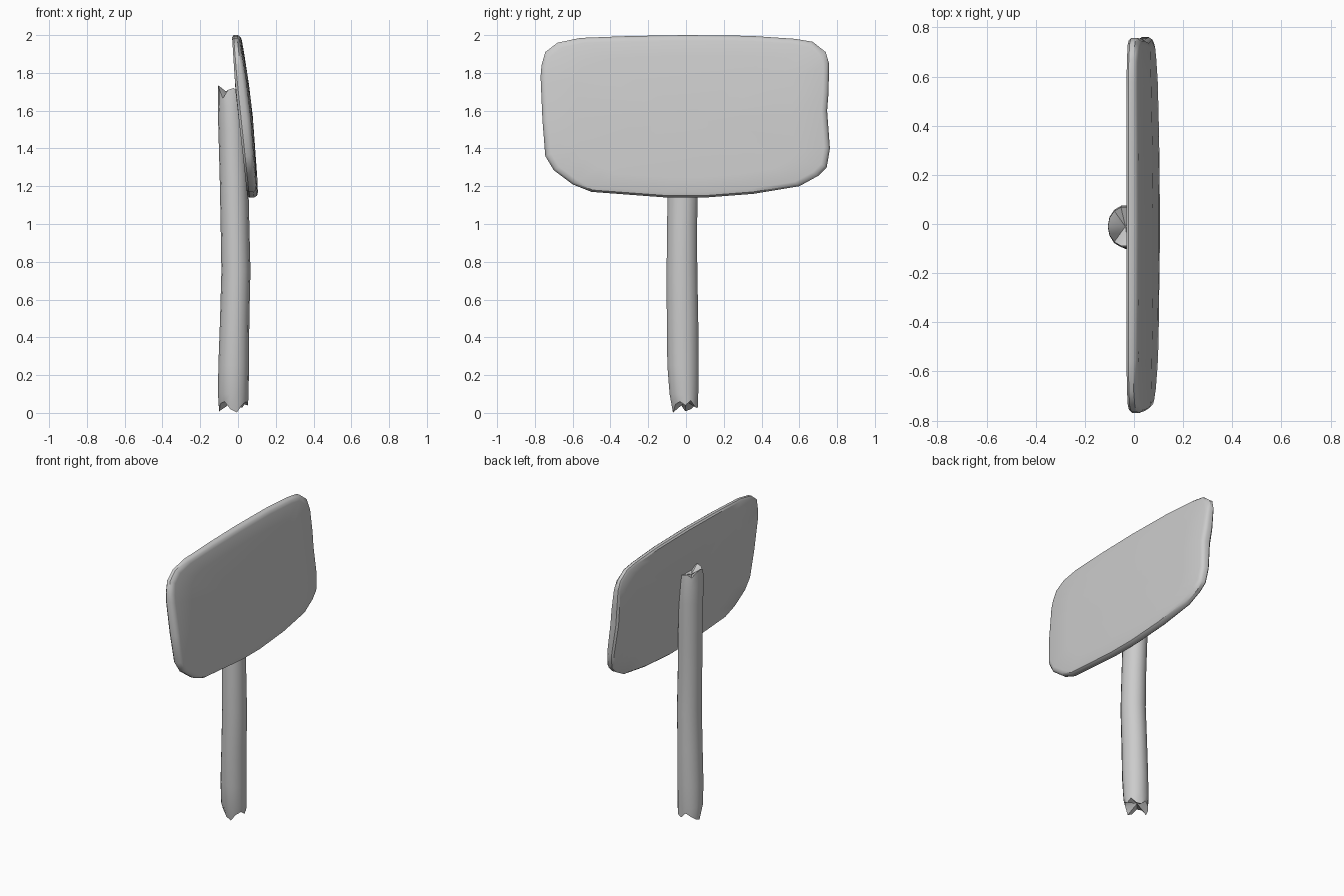
import bpy, bmesh, math

if "Cube" in bpy.data.objects:
    bpy.data.objects.remove(bpy.data.objects["Cube"])

wood = bpy.data.materials.new("plain grey")
wood.diffuse_color = (0.6, 0.6, 0.6, 1)
wood.use_nodes = True
wood.node_tree.nodes["Principled BSDF"].inputs["Base Color"].default_value = wood.diffuse_color


def lerp(table, z):
    """Piecewise linear lookup in a list of (z, value), ascending z."""
    if z <= table[0][0]:
        return table[0][1]
    for (a, va), (b, vb) in zip(table, table[1:]):
        if z <= b:
            return va + (vb - va) * (z - a) / (b - a)
    return table[-1][1]


def loft(name, rings, first, last, angle):
    """Bridge closed rings and close both ends with fans to a centre point."""
    bm = bmesh.new()
    vs = [[bm.verts.new(p) for p in r] for r in rings]
    n = len(vs[0])
    for a, b in zip(vs, vs[1:]):
        for i in range(n):
            j = (i + 1) % n
            bm.faces.new((a[i], a[j], b[j], b[i]))
    for ring, centre in ((vs[0], first), (vs[-1], last)):
        c = bm.verts.new(centre)
        for i in range(n):
            bm.faces.new((ring[i], ring[(i + 1) % n], c))
    bmesh.ops.recalc_face_normals(bm, faces=bm.faces)
    me = bpy.data.meshes.new(name)
    bm.to_mesh(me)
    bm.free()
    me.materials.append(wood)
    ob = bpy.data.objects.new(name, me)
    bpy.context.collection.objects.link(ob)
    bpy.ops.object.select_all(action='DESELECT')
    ob.select_set(True)
    bpy.context.view_layer.objects.active = ob
    bpy.ops.object.shade_smooth_by_angle(angle=math.radians(angle))
    return ob


# Sign board: worn rounded outline (y, z), leaning back
outline = [(-.77, 1.78), (-.765, 1.84), (-.745, 1.91), (-.68, 1.96), (-.56, 1.985),
           (-.3, 1.995), (0, 2), (.34, 1.996), (.58, 1.98), (.67, 1.965), (.74, 1.91),
           (.757, 1.85), (.755, 1.7), (.747, 1.6), (.762, 1.4), (.745, 1.3), (.7, 1.255),
           (.6, 1.2), (.36, 1.16), (.1, 1.14), (-.1, 1.14), (-.5, 1.17), (-.6, 1.21),
           (-.7, 1.285), (-.745, 1.36), (-.76, 1.55)]
back = [(1.14, .05), (1.4, .022), (1.7, -.013), (2, -.032)]
front = [(1.14, .106), (1.22, .104), (1.6, .076), (1.8, .05), (2, .016)]


def board_ring(scale, depth):
    pts = []
    for y, z in outline:
        y, z = y * scale, 1.57 + (z - 1.57) * (1 - (1 - scale) * (1.6 if scale > .9 else 1))
        xb, xf = lerp(back, z), lerp(front, z)
        xf -= .012 * (y / .77) ** 2
        pts.append((xb + (xf - xb) * depth, y, z))
    return pts


rings = [board_ring(s, d) for s, d in ((.4, 0), (.75, 0), (.985, 0), (1, .2), (1, .65),
                                       (.985, .92), (.96, 1), (.75, 1), (.4, 1))]
loft("sign_board", rings, (lerp(back, 1.57), 0, 1.57), (lerp(front, 1.57), 0, 1.57), 40)

# Post: slightly bent log with splintered ends; (z, xmin, xmax, ymin, ymax)
sections = [(.03, -.1, .053, -.07, .063), (.1, -.106, .056, -.088, .066),
            (.25, -.104, .058, -.1, .068), (.5, -.095, .06, -.103, .066),
            (.75, -.088, .066, -.104, .061), (1.0, -.092, .06, -.101, .06),
            (1.25, -.097, .054, -.098, .066), (1.5, -.104, .045, -.096, .074),
            (1.62, -.107, .035, -.096, .076), (1.7, -.106, .03, -.09, .07)]
N = 14
jag_low = [.01, .035, 0, -.005, .03, .01, -.01, -.022, .02, .03, -.01, -.028, .015, .03]
jag_top = [0, .005, -.01, 0, .01, -.01, .02, .035, .015, -.035, .01, .02, -.01, 0]
post = []
for k, (z, x0, x1, y0, y1) in enumerate(sections):
    ring = []
    for i in range(N):
        a = 2 * math.pi * i / N
        jag = jag_low[i] if k == 0 else jag_top[i] if k == len(sections) - 1 else 0
        ring.append(((x0 + x1) / 2 + (x1 - x0) / 2 * math.cos(a),
                     (y0 + y1) / 2 + (y1 - y0) / 2 * math.sin(a) * 1.01, z + jag))
    post.append(ring)
loft("post", post, (-.025, 0, .06), (-.035, -.01, 1.68), 40)
